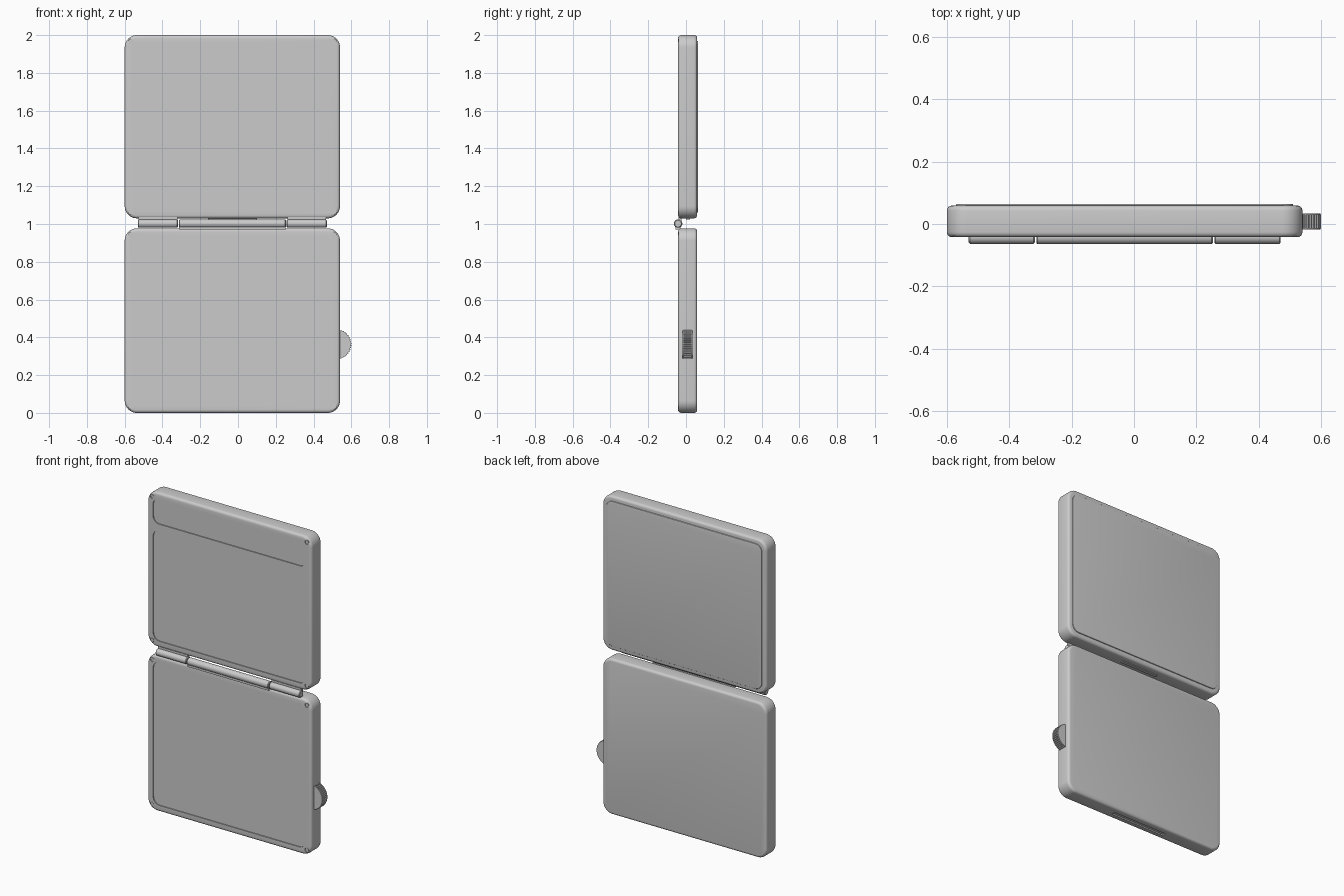
import bpy, bmesh, math

if "Cube" in bpy.data.objects:
    bpy.data.objects.remove(bpy.data.objects["Cube"])

CX = -0.03  # panels are centred here; the dial sticks out to +x


def finish(bm, name):
    bmesh.ops.recalc_face_normals(bm, faces=bm.faces)
    me = bpy.data.meshes.new(name)
    bm.to_mesh(me)
    bm.free()
    ob = bpy.data.objects.new(name, me)
    bpy.context.collection.objects.link(ob)
    return ob


def select(ob):
    bpy.ops.object.select_all(action='DESELECT')
    ob.select_set(True)
    bpy.context.view_layer.objects.active = ob


def smooth(ob):
    select(ob)
    bpy.ops.object.shade_smooth_by_angle(angle=math.radians(35))


def prism(name, pts, y0, y1, edge=0.0):
    """Extrude an xz outline along y, optionally rounding the rims."""
    bm = bmesh.new()
    f = bm.faces.new([bm.verts.new((x, y0, z)) for x, z in pts])
    ext = bmesh.ops.extrude_face_region(bm, geom=[f])
    for v in [g for g in ext['geom'] if isinstance(g, bmesh.types.BMVert)]:
        v.co.y = y1
    if edge:
        rims = [e for e in bm.edges if abs(e.verts[0].co.y - e.verts[1].co.y) < 1e-6]
        bmesh.ops.bevel(bm, geom=rims, offset=edge, segments=4, profile=0.5, affect='EDGES')
    return finish(bm, name)


def rounded(x0, x1, z0, z1, r, n=10):
    corners = [(x1 - r, z1 - r, 0), (x0 + r, z1 - r, 90), (x0 + r, z0 + r, 180), (x1 - r, z0 + r, 270)]
    return [(cx + r * math.cos(math.radians(a + 90 * i / n)), cz + r * math.sin(math.radians(a + 90 * i / n)))
            for cx, cz, a in corners for i in range(n + 1)]


def circle(x, z, r, n=24):
    return [(x + r * math.cos(2 * math.pi * i / n), z + r * math.sin(2 * math.pi * i / n)) for i in range(n)]


def box(name, x0, x1, y0, y1, z0, z1):
    return prism(name, [(x0, z0), (x1, z0), (x1, z1), (x0, z1)], y0, y1)


def cut(ob, cutters):
    for c in cutters:
        m = ob.modifiers.new("cut", 'BOOLEAN')
        m.operation, m.solver, m.object = 'DIFFERENCE', 'EXACT', c
        select(ob)
        bpy.ops.object.modifier_apply(modifier=m.name)
        bpy.data.objects.remove(c)


FRONT, BACK = -0.042, 0.059


def panel(name, z0, z1, recesses, extra=()):
    body = prism(name, rounded(-0.6, 0.54, z0, z1, 0.065), FRONT, BACK, 0.016)
    cutters = list(extra)
    for a, b in recesses:
        cutters.append(prism("recess_cutter", rounded(-0.56, 0.5, a, b, 0.045 if b - a > 0.3 else 0.04),
                             FRONT - 0.05, FRONT + 0.006))
    # countersunk screws in the four corners
    for sx in (-1, 1):
        for z in (z0 + 0.034, z1 - 0.034):
            x = CX + sx * 0.537
            cutters.append(prism("screw_cutter", circle(x, z, 0.014), FRONT - 0.05, FRONT + 0.006))
            smooth(prism("screw", circle(x, z, 0.011), FRONT + 0.002, FRONT + 0.01))
    cut(body, cutters)
    smooth(body)


# lower half with a finger slot underneath and an opening for the dial
slot = box("slot_cutter", CX - 0.19, CX + 0.19, -0.005, 0.02, -0.05, 0.008)
panel("lower_panel", 0.0, 0.977, [(0.04, 0.938)], [slot])

# upper half with two shallow windows and a raised back plate
panel("upper_panel", 1.03, 2.0, [(1.07, 1.765), (1.805, 1.962)])
smooth(prism("back_plate", rounded(-0.57, 0.51, 1.06, 1.97, 0.045), 0.05, 0.0645, 0.003))
box("latch_strip", CX - 0.13, CX + 0.13, 0.0, 0.02, 1.025, 1.04)

# hinge barrels: the middle is joined to the lower half, the outer pair to the upper
HY, HZ = -0.042, 1.002


def barrel(name, x0, x1, r):
    bm = bmesh.new()
    rings = []
    for x, rr in ((x0, r - 0.004), (x0 + 0.004, r), (x1 - 0.004, r), (x1, r - 0.004)):
        rings.append([bm.verts.new((x, HY + p, HZ + q)) for p, q in circle(0, 0, rr, 32)])
    for a, b in zip(rings, rings[1:]):
        for i in range(32):
            bm.faces.new((a[i], a[(i + 1) % 32], b[(i + 1) % 32], b[i]))
    bm.faces.new(rings[0])
    bm.faces.new(rings[-1])
    smooth(finish(bm, name))


barrel("hinge_middle", -0.313, 0.253, 0.0225)
box("hinge_middle_web", -0.311, 0.251, -0.056, -0.028, 0.971, 1.0)
for s, side in ((-1, "left"), (1, "right")):
    a, b = sorted((CX + s * 0.288, CX + s * 0.5))
    barrel("hinge_" + side, a, b, 0.0215)
    box("hinge_web_" + side, a + 0.003, b - 0.003, -0.04, -0.024, 1.0, 1.036)

# knurled thumb dial
teeth = 44
pts = []
for i in range(teeth):
    for k, r in ((0.0, 0.075), (0.25, 0.08), (0.6, 0.08), (0.85, 0.075)):
        a = 2 * math.pi * (i + k) / teeth
        pts.append((0.52 + r * math.cos(a), 0.363 + r * math.sin(a)))
prism("thumb_dial", pts, -0.014, 0.03)
for y0, y1 in ((-0.018, -0.014), (0.03, 0.034)):
    smooth(prism("dial_rim", circle(0.52, 0.363, 0.077, 64), y0, y1))
